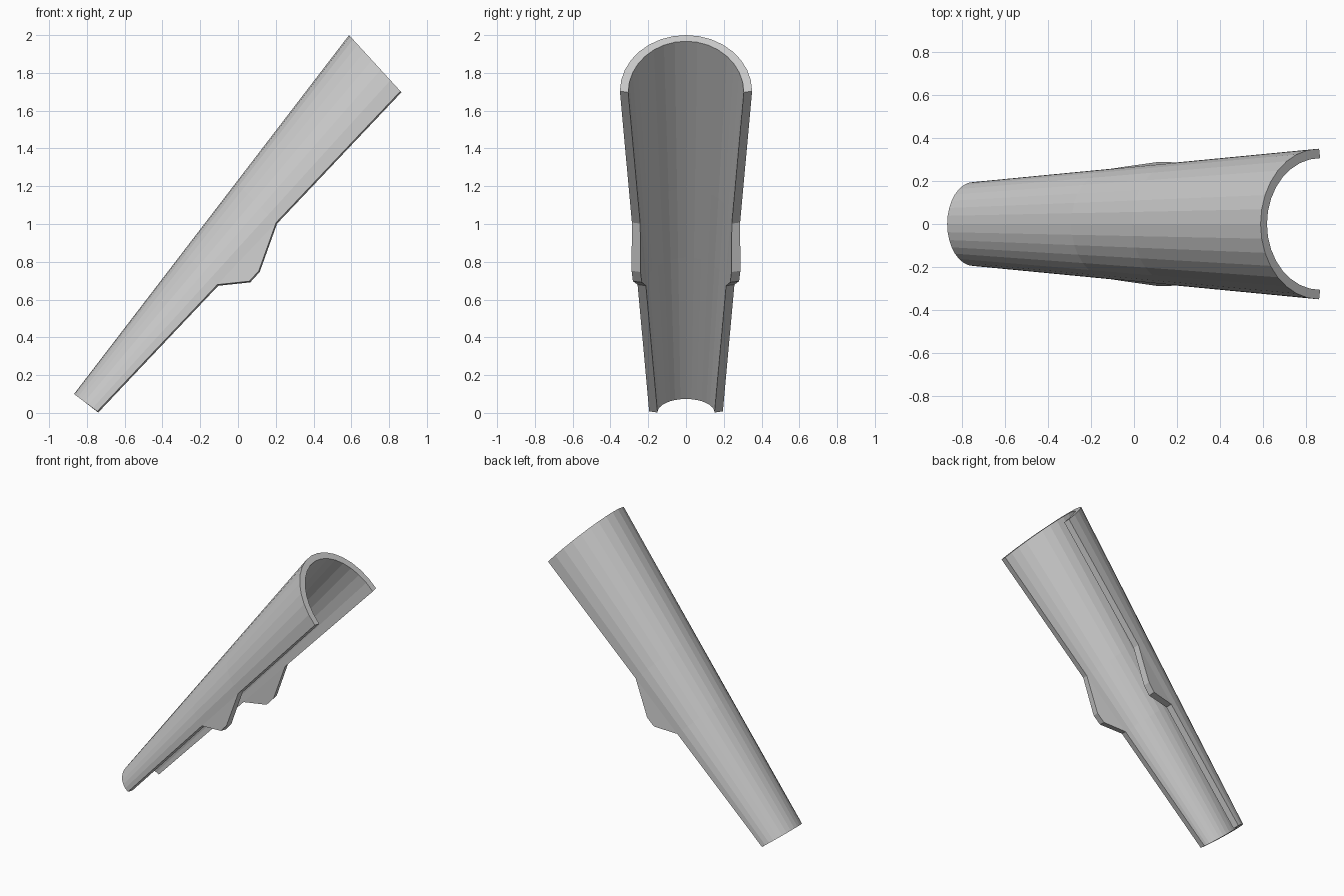
import bpy, bmesh, math
from mathutils import Vector

if "Cube" in bpy.data.objects:
    bpy.data.objects.remove(bpy.data.objects["Cube"])

SEG = 16
WALL = 0.044

# Two end sections in side view: (crown x/z, rim x/z, half width)
LOW = (Vector((-0.868, 0, 0.10)), Vector((-0.745, 0, 0.008)), 0.195)
TOP = (Vector((0.588, 0, 2.0)), Vector((0.86, 0, 1.703)), 0.35)
DROP = Vector((0.005, 0, -0.006))  # inner rim hangs slightly lower

bm = bmesh.new()


def arc(t, inner):
    crown = LOW[0].lerp(TOP[0], t)
    rim = LOW[1].lerp(TOP[1], t)
    r = LOW[2] + (TOP[2] - LOW[2]) * t
    if inner:
        crown = crown + (rim - crown).normalized() * WALL
        rim = rim + DROP
        r -= WALL
    pts = []
    for i in range(SEG + 1):
        a = math.pi * i / SEG
        p = rim + (crown - rim) * math.sin(a)
        p.y = r * math.cos(a)
        pts.append(bm.verts.new(p))
    return pts


# Tapered half-round shell, with stations where the side flaps start and end
stations = (0, 0.396, 0.59, 1)
outer = [arc(t, False) for t in stations]
inner = [arc(t, True) for t in stations]
for rings in (outer, inner):
    for a, b in zip(rings, rings[1:]):
        for i in range(SEG):
            bm.faces.new((a[i], a[i + 1], b[i + 1], b[i]))

# End walls
for k in (0, -1):
    for i in range(SEG):
        bm.faces.new((outer[k][i], outer[k][i + 1], inner[k][i + 1], inner[k][i]))

# Long rims and the hanging flap on each side
for side, s in ((0, 1), (SEG, -1)):
    o = [ring[side] for ring in outer]
    n = [ring[side] for ring in inner]
    for k in (0, 2):
        bm.faces.new((o[k], o[k + 1], n[k + 1], n[k]))
    tips = ((0.06, 0.281, 0.697), (0.11, 0.288, 0.752))
    flap_o = [o[1]] + [bm.verts.new((x, s * y, z)) for x, y, z in tips] + [o[2]]
    flap_n = [n[1]] + [bm.verts.new(Vector((x, s * (y - 0.047), z)) + DROP) for x, y, z in tips] + [n[2]]
    for flap in (flap_o, flap_n):
        bm.faces.new(flap)
    for k in range(3):
        bm.faces.new((flap_o[k], flap_o[k + 1], flap_n[k + 1], flap_n[k]))

bmesh.ops.recalc_face_normals(bm, faces=bm.faces[:])
mesh = bpy.data.meshes.new("tapered_guard")
bm.to_mesh(mesh)
bm.free()
guard = bpy.data.objects.new("tapered_guard", mesh)
bpy.context.collection.objects.link(guard)
